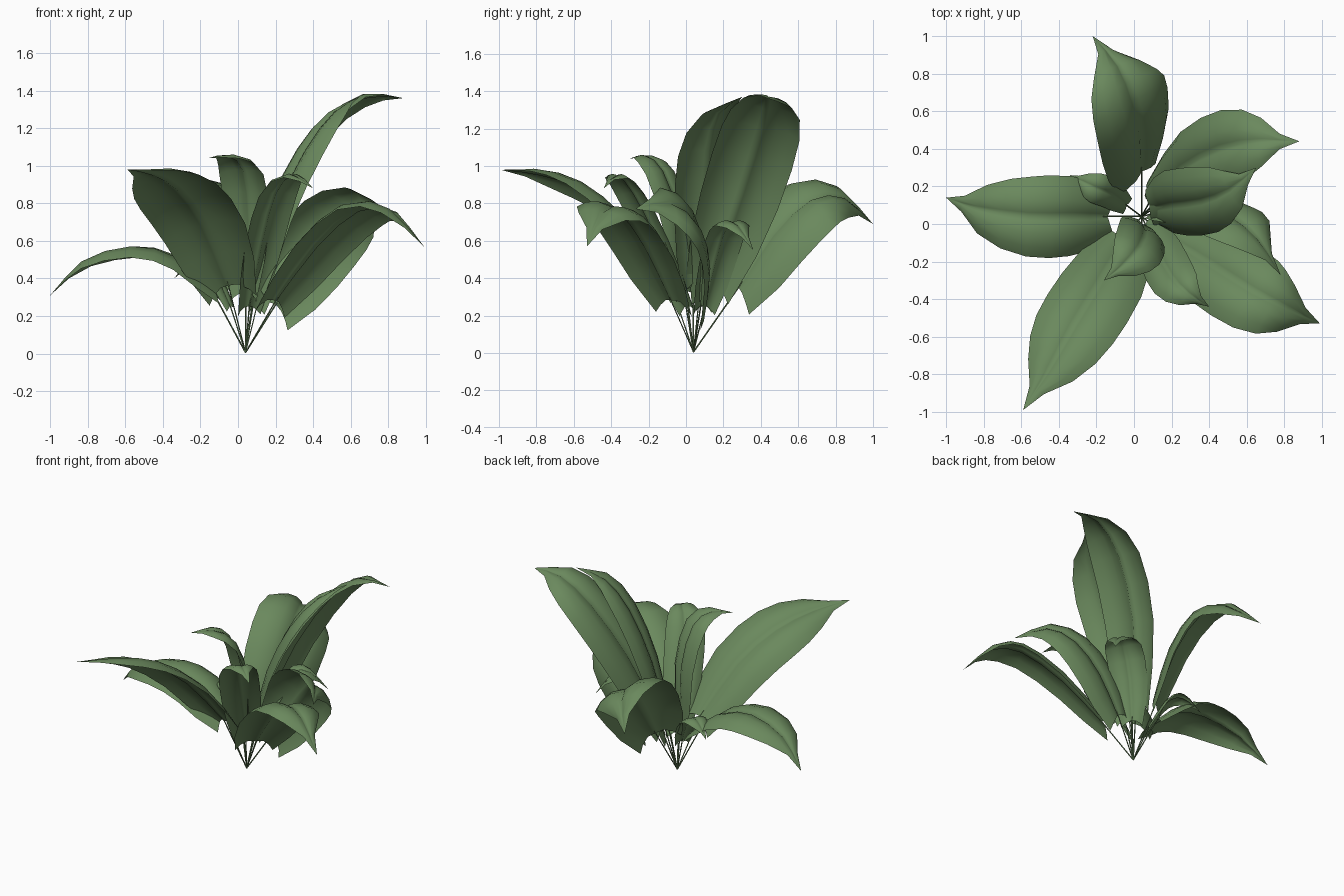
import bpy, bmesh, math
from mathutils import Vector

if "Cube" in bpy.data.objects:
    bpy.data.objects.remove(bpy.data.objects["Cube"])

mat = bpy.data.materials.new("leaf_green")
mat.diffuse_color = (0.145, 0.25, 0.11, 1)
mat.use_nodes = True
mat.node_tree.nodes["Principled BSDF"].inputs["Base Color"].default_value = mat.diffuse_color
ROOT = Vector((0.04, 0.04, 0.006))

# blade half-width along the length, and cross-section (across, lift)
WIDTHS = [0.56, 0.84, 0.97, 1.0, 0.97, 0.85, 0.6, 0.2, 0.0]
SECTION = [(-1, -0.18), (-0.75, 0.0), (-0.4, 0.1), (-0.1, 0.05), (0, -0.02),
           (0.1, 0.05), (0.4, 0.1), (0.75, 0.0), (1, -0.18)]


def spline(pts, t):
    """Catmull-Rom point on the midrib."""
    p = [2 * pts[0] - pts[1]] + pts + [2 * pts[-1] - pts[-2]]
    n = len(pts) - 1
    i = min(int(t * n), n - 1)
    f = t * n - i
    a, b, c, d = p[i:i + 4]
    return 0.5 * (2 * b + (c - a) * f + (2 * a - 5 * b + 4 * c - d) * f ** 2
                  + (3 * b - a - 3 * c + d) * f ** 3)


def leaf(name, rib, half, roll=0):
    pts = [Vector(p) for p in rib]
    chord = pts[-1] - pts[0]
    flat = Vector((chord.y, -chord.x, 0)).normalized()
    bm = bmesh.new()
    rows = []
    n = len(WIDTHS) - 1
    for i, wf in enumerate(WIDTHS):
        t = i / n
        c = spline(pts, t)
        tan = (spline(pts, min(t + 0.04, 1)) - spline(pts, max(t - 0.04, 0))).normalized()
        side = (flat - tan * flat.dot(tan)).normalized()
        nor = side.cross(tan)
        a = math.radians(roll)
        s = side * math.cos(a) - nor * math.sin(a)
        u = nor * math.cos(a) + side * math.sin(a)
        w = half * wf
        if i == n:
            rows.append([bm.verts.new(c)] * len(SECTION))
            continue
        # basal lobes sweep back past the stalk joint
        back = 0.35 * half * max(0, 1 - 3 * t)
        rows.append([bm.verts.new(c + s * (x * w) + u * (h * w) - tan * (back * x * x))
                     for x, h in SECTION])
    for r0, r1 in zip(rows, rows[1:]):
        for j in range(len(SECTION) - 1):
            q = list(dict.fromkeys((r0[j], r0[j + 1], r1[j + 1], r1[j])))
            bm.faces.new(q).smooth = True
    me = bpy.data.meshes.new(name)
    bm.to_mesh(me)
    bm.free()
    me.materials.append(mat)
    bpy.context.collection.objects.link(bpy.data.objects.new(name, me))

    # thin stalk from the crown to the blade
    cu = bpy.data.curves.new(name + "_stalk", 'CURVE')
    cu.dimensions = '3D'
    cu.bevel_depth = 0.005
    cu.bevel_resolution = 0
    sp = cu.splines.new('POLY')
    sp.points.add(2)
    for p, q, r in zip(sp.points, (ROOT, pts[0], spline(pts, 0.03)), (0.8, 0.8, 0.4)):
        p.co = (*q, 1)
        p.radius = r
    cu.materials.append(mat)
    bpy.context.collection.objects.link(bpy.data.objects.new(name + "_stalk", cu))


# large outer leaves
leaf("leaf_back", [(.04, .28, .35), (.04, .46, .63), (0, .66, .82),
                   (-.08, .84, .83), (-.22, 1.0, .69)], .26, 30)
leaf("leaf_left", [(-.14, .04, .34), (-.34, .04, .5), (-.56, .04, .55),
                   (-.82, .08, .48), (-1, .14, .31)], .22)
leaf("leaf_front_left", [(-.05, -.08, .36), (-.18, -.31, .68), (-.32, -.54, .87),
                         (-.45, -.77, .95), (-.59, -.99, .98)], .235, 20)
leaf("leaf_front_right", [(.2, -.08, .28), (.42, -.22, .57), (.64, -.36, .76),
                          (.82, -.45, .75), (.99, -.53, .57)], .225, -12)
leaf("leaf_right", [(.2, .08, .26), (.36, .09, .5), (.52, .04, .7),
                    (.66, -.08, .8), (.78, -.27, .77)], .225, -52)
# tall leaves
leaf("leaf_tall_back", [(.09, .13, .37), (.25, .29, .85), (.46, .4, 1.2),
                        (.67, .44, 1.36), (.88, .44, 1.36)], .22, -18)
leaf("leaf_tall_front", [(.1, .08, .38), (.2, .1, .75), (.36, .12, 1.08),
                         (.51, .18, 1.28), (.65, .3, 1.37)], .19)
# small inner leaves
leaf("leaf_inner_front", [(.04, .0, .33), (.06, -.03, .7), (.03, -.12, .97),
                          (-.05, -.21, 1.05), (-.16, -.3, 1.04)], .145)
leaf("leaf_inner_right", [(.06, .0, .25), (.13, -.15, .6), (.2, -.28, .85),
                          (.29, -.37, .95), (.4, -.44, .88)], .13)
leaf("leaf_inner_back", [(.1, .1, .25), (.17, .16, .5), (.27, .22, .68),
                         (.37, .28, .68), (.46, .36, .55)], .125)
leaf("leaf_inner_left", [(-.04, .1, .25), (-.12, .16, .42), (-.2, .19, .49),
                         (-.27, .225, .47), (-.34, .26, .4)], .085)
